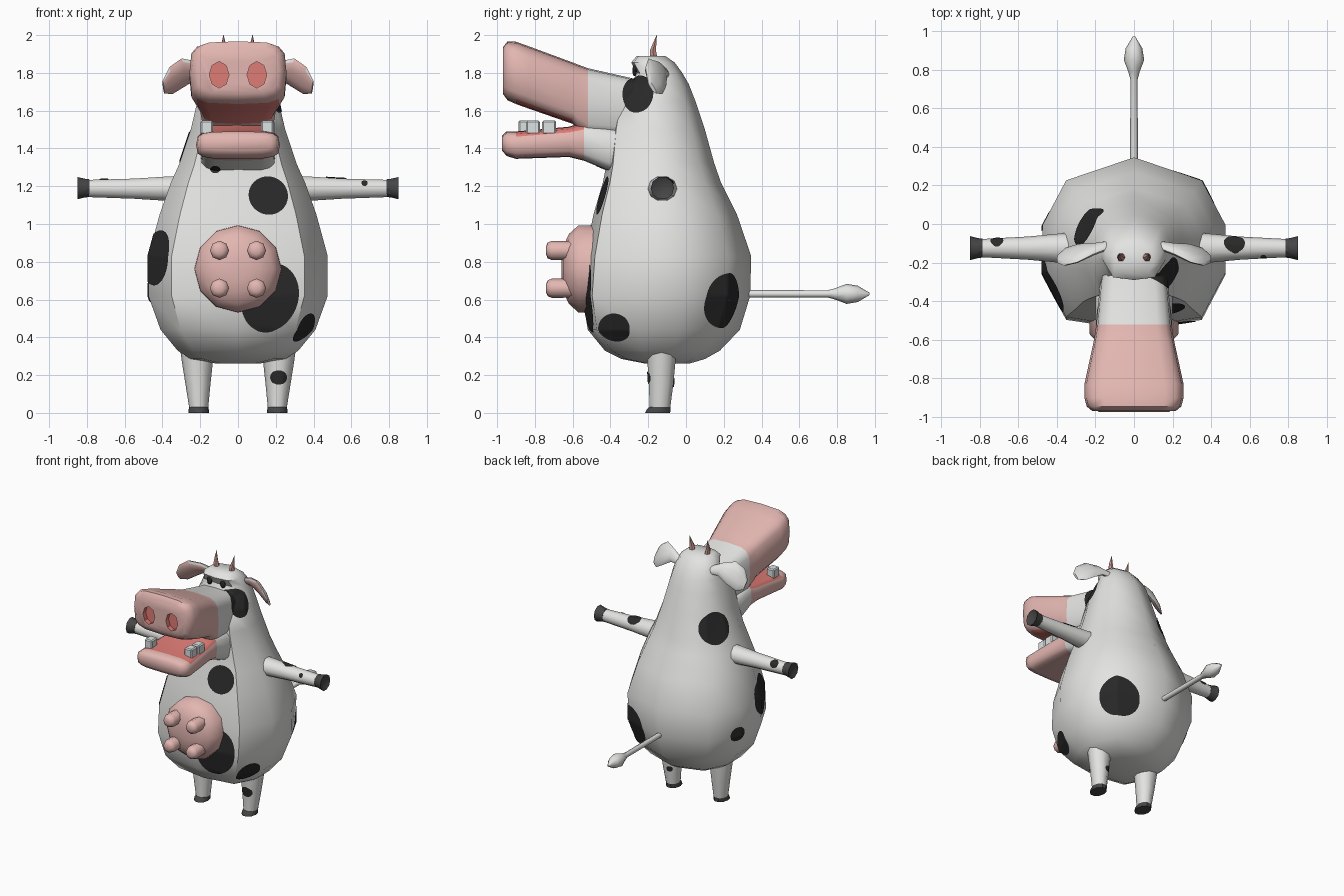
import bpy, bmesh, math
from mathutils import Vector, Matrix
from mathutils.bvhtree import BVHTree

if "Cube" in bpy.data.objects:
    bpy.data.objects.remove(bpy.data.objects["Cube"])

COLOURS = {
    "hide_white": (0.77, 0.77, 0.76), "muzzle_pink": (0.77, 0.47, 0.44),
    "mouth_red": (0.74, 0.20, 0.18), "spot_black": (0.022, 0.022, 0.022),
    "hoof_grey": (0.06, 0.06, 0.06), "horn_brown": (0.58, 0.30, 0.26),
    "tooth_white": (0.72, 0.76, 0.76),
}
MATS = {}
for name, rgb in COLOURS.items():
    MATS[name] = bpy.data.materials.new(name)
    MATS[name].diffuse_color = (*rgb, 1)

X, Y, Z = Vector((1, 0, 0)), Vector((0, 1, 0)), Vector((0, 0, 1))
hide_verts, hide_polys = [], []      # surfaces that receive spots


def finish(bm, name, mats, rule=None, angle=50, spotted=False):
    """Turn a bmesh into an object; rule(face) returns the material index."""
    bmesh.ops.recalc_face_normals(bm, faces=bm.faces)
    bm.normal_update()
    if rule:
        for f in bm.faces:
            f.material_index = rule(f)
    me = bpy.data.meshes.new(name)
    bm.to_mesh(me)
    bm.free()
    for m in mats:
        me.materials.append(MATS[m])
    if angle:
        me.shade_smooth()
        me.set_sharp_from_angle(angle=math.radians(angle))
    ob = bpy.data.objects.new(name, me)
    bpy.context.collection.objects.link(ob)
    if spotted:
        base = len(hide_verts)
        hide_verts.extend(v.co.copy() for v in me.vertices)
        hide_polys.extend([base + i for i in p.vertices] for p in me.polygons)
    return ob


def loft(rings):
    """Skin a list of closed rings and cap both ends."""
    bm = bmesh.new()
    vs = [[bm.verts.new(p) for p in r] for r in rings]
    n = len(vs[0])
    for a, b in zip(vs, vs[1:]):
        for i in range(n):
            j = (i + 1) % n
            bm.faces.new((a[i], a[j], b[j], b[i]))
    bm.faces.new(vs[0])
    bm.faces.new(vs[-1])
    return bm


def ring(c, u, v, ru, rv, n=10, power=2):
    """Ellipse (power 2) or rounded box (power 4) around c."""
    pts = []
    for i in range(n):
        a = 2 * math.pi * i / n
        cu, sv = math.cos(a), math.sin(a)
        e = 2 / power
        pts.append(Vector(c) + u * ru * math.copysign(abs(cu) ** e, cu)
                   + v * rv * math.copysign(abs(sv) ** e, sv))
    return pts


# Body, neck and skull: rings of (z, half width, front y, back y)
HALF = [(0.74, 0.73), (1, 0.2), (1, -0.35), (0.74, -0.88)]
SECTION = [(0, 1)] + HALF + [(0, -1)] + [(-x, y) for x, y in reversed(HALF)]
body_rings = []
for z, w, yf, yb in [
        (0.262, 0.12, -0.22, 0.02), (0.285, 0.25, -0.34, 0.10), (0.33, 0.32, -0.43, 0.18),
        (0.44, 0.41, -0.52, 0.285), (0.62, 0.475, -0.55, 0.34), (0.83, 0.475, -0.535, 0.345),
        (1.05, 0.415, -0.49, 0.27), (1.22, 0.355, -0.44, 0.185), (1.32, 0.31, -0.42, 0.15),
        (1.50, 0.25, -0.40, 0.10), (1.65, 0.215, -0.37, 0.05), (1.74, 0.185, -0.29, 0.015),
        (1.80, 0.165, -0.26, -0.02), (1.855, 0.145, -0.29, -0.06), (1.89, 0.10, -0.26, -0.11)]:
    c, h = (yf + yb) / 2, (yb - yf) / 2
    body_rings.append([Vector((fx * w, c + fy * h, z)) for fx, fy in SECTION])
finish(loft(body_rings), "body", ["hide_white"], spotted=True)


def box_loft(stations):
    return loft([ring((0, y, (z0 + z1) / 2), X, Z, w, (z1 - z0) / 2, 16, 4)
                 for y, w, z0, z1 in stations])


def mouth_rule(up):
    """White at the back, pink in front, red on the side facing the mouth."""
    def rule(f):
        y = f.calc_center_median().y
        if -0.90 < y < -0.575 and f.normal.z * up > 0.75:
            return 2
        return 1 if y < -0.53 else 0
    return rule


HEAD = ["hide_white", "muzzle_pink", "mouth_red"]
# Upper snout
snout = finish(box_loft([
    (-0.15, 0.15, 1.45, 1.74), (-0.30, 0.175, 1.45, 1.775), (-0.52, 0.195, 1.46, 1.825),
    (-0.575, 0.203, 1.50, 1.845), (-0.60, 0.207, 1.53, 1.855), (-0.83, 0.257, 1.61, 1.94),
    (-0.90, 0.257, 1.635, 1.965), (-0.945, 0.245, 1.655, 1.967), (-0.97, 0.215, 1.69, 1.935)]),
    "snout", HEAD, mouth_rule(-1), spotted=True)
# Lower jaw
finish(box_loft([
    (-0.30, 0.2, 1.25, 1.5), (-0.42, 0.2, 1.285, 1.52), (-0.54, 0.195, 1.335, 1.54),
    (-0.62, 0.2, 1.355, 1.515), (-0.90, 0.222, 1.345, 1.49), (-0.95, 0.215, 1.36, 1.49),
    (-0.975, 0.18, 1.39, 1.465)]), "lower_jaw", HEAD, mouth_rule(1), spotted=True)

# Nostrils cut into the snout
for s, side in ((-1, "left"), (1, "right")):
    cut = finish(loft([ring((s * 0.1, y, 1.79), X, Z, 0.052, 0.07, 8) for y in (-1.05, -0.935)]),
                 side + "_nostril_cutter", HEAD, lambda f: 2, angle=0)
    cut.hide_render = True
    cut.hide_set(True)
    mod = snout.modifiers.new(side + "_nostril", "BOOLEAN")
    mod.operation, mod.solver, mod.object = "DIFFERENCE", "EXACT", cut

# Teeth
for name, x, y in (("left_tooth", -0.165, -0.85), ("right_front_tooth", 0.155, -0.81),
                   ("right_back_tooth", 0.16, -0.725)):
    bm = bmesh.new()
    bmesh.ops.create_cube(bm, size=1, matrix=Matrix.LocRotScale(
        Vector((x, y, 1.51)), None, Vector((0.065, 0.075, 0.075))))
    bmesh.ops.bevel(bm, geom=bm.edges[:], offset=0.008, segments=1, affect="EDGES")
    finish(bm, name, ["tooth_white"], angle=30)

for s, side in ((-1, "left"), (1, "right")):
    # Arm with flared hoof
    finish(loft([ring((s * x, -0.125, z), Y, Z, ry, rz) for x, z, ry, rz in [
        (0.22, 1.185, 0.085, 0.075), (0.37, 1.187, 0.077, 0.068), (0.55, 1.187, 0.06, 0.056),
        (0.79, 1.188, 0.047, 0.048)]]), side + "_arm", ["hide_white"], spotted=True)
    finish(loft([ring((s * x, -0.125, 1.19), Y, Z, r, r) for x, r in [
        (0.785, 0.049), (0.81, 0.052), (0.85, 0.062), (0.835, 0.035)]]),
        side + "_hand_hoof", ["hoof_grey"], angle=35)
    # Leg and hoof
    finish(loft([ring((s * x, y, z), X, Y, rx, ry) for x, y, z, rx, ry in [
        (0.215, -0.13, 0.40, 0.10, 0.09), (0.215, -0.13, 0.27, 0.082, 0.078),
        (0.212, -0.132, 0.15, 0.066, 0.068), (0.208, -0.138, 0.025, 0.05, 0.057)]]),
        side + "_leg", ["hide_white"], spotted=True)
    finish(loft([ring((s * 0.208, y, z), X, Y, rx, ry) for y, z, rx, ry in [
        (-0.138, 0.032, 0.051, 0.058), (-0.145, 0.02, 0.053, 0.065), (-0.15, 0, 0.054, 0.07)]]),
        side + "_foot_hoof", ["hoof_grey"], angle=35)
    # Drooping ear, pink on the front
    root, tip = Vector((s * 0.13, -0.11, 1.80)), Vector((s * 0.395, -0.18, 1.725))
    axis = (tip - root).normalized()
    wide = Vector((0, 0.5, -0.86))
    wide = (wide - axis * wide.dot(axis)).normalized()
    face = axis.cross(wide)
    if face.y > 0:
        face = -face
    ear = loft([ring(root.lerp(tip, t) + Z * 0.05 * math.sin(math.pi * t), wide, face, w, d)
                for t, w, d in [(0, 0.03, 0.02), (0.3, 0.05, 0.022), (0.6, 0.088, 0.024),
                                (0.85, 0.085, 0.022), (1, 0.04, 0.01)]])
    finish(ear, side + "_ear", ["hide_white", "muzzle_pink"],
           lambda f: int(f.normal.dot(face) > 0.7))
    # Horn
    finish(loft([ring((s * x, y, z), X, Y, r, r, 6) for x, y, z, r in [
        (0.065, -0.17, 1.87, 0.024), (0.07, -0.175, 1.92, 0.018),
        (0.076, -0.165, 1.96, 0.01), (0.077, -0.155, 2.0, 0.001)]]), side + "_horn", ["horn_brown"])
    # Eye
    bm = bmesh.new()
    bmesh.ops.create_uvsphere(bm, u_segments=10, v_segments=8, radius=1, matrix=Matrix.LocRotScale(
        Vector((s * 0.058, -0.272, 1.812)), None, Vector((0.022, 0.012, 0.03))))
    finish(bm, side + "_eye", ["spot_black"])
    # Teats
    for z, level in ((0.86, "upper"), (0.66, "lower")):
        finish(loft([ring((s * 0.098, y, z), X, Z, r, r, 8) for y, r in [
            (-0.60, 0.05), (-0.71, 0.051), (-0.732, 0.042), (-0.742, 0.02)]]),
            side + "_" + level + "_teat", ["muzzle_pink"])

# Udder dome
finish(loft([ring((0, y, 0.762), X, Z, r, r, 12) for y, r in [
    (-0.48, 0.232), (-0.57, 0.23), (-0.62, 0.185), (-0.65, 0.12), (-0.66, 0.05)]]),
    "udder", ["muzzle_pink"])

# Tail with tuft
finish(loft([ring((0, y, 0.63), X, Z, r, r, 8) for y, r in [
    (0.28, 0.02), (0.75, 0.019), (0.79, 0.03), (0.85, 0.053), (0.91, 0.043), (0.972, 0.006)]]),
    "tail", ["hide_white"])

# Spots: thin discs projected onto the hide (centre, facing, radius across, radius up, roll)
tree = BVHTree.FromPolygons(hide_verts, hide_polys)
spots = bmesh.new()


def spot(centre, facing, ru, rv, roll=0):
    n = Vector(facing).normalized()
    u = Z.cross(n).normalized() if abs(n.z) < 0.95 else X.copy()
    u = Matrix.Rotation(math.radians(roll), 3, n) @ u
    v = n.cross(u)

    def hit(a, k):
        p = Vector(centre) + n * 0.25 + (u * ru * math.cos(a) + v * rv * math.sin(a)) * k
        loc, nor, _, _ = tree.ray_cast(p, -n, 0.5)
        if loc is None:
            return None
        return spots.verts.new(loc + nor * (0.005 if nor.dot(n) > 0 else -0.005))
    seg, steps = 48, 10
    grid = [[hit(2 * math.pi * i / seg, max(k, 0.02) / steps) for i in range(seg)]
            for k in range(steps + 1)]
    for a, b in zip(grid, grid[1:]):
        for i in range(seg):
            q = (a[i], b[i], b[(i + 1) % seg], a[(i + 1) % seg])
            if None not in q:
                f = spots.faces.new(q)
                f.normal_update()
                if f.normal.dot(n) < 0:
                    f.normal_flip()


spot((0.16, -0.44, 1.15), (0.1, -1, 0.2), 0.105, 0.105)            # chest
spot((-0.12, -0.42, 1.29), (0, -1, 0), 0.027, 0.022)               # throat
spot((0.17, -0.53, 0.61), (0.1, -1, 0), 0.15, 0.185, -20)          # belly
spot((0.34, -0.37, 0.455), (0.75, -0.55, -0.35), 0.095, 0.08, 20)  # right hip
spot((-0.43, -0.32, 0.82), (-0.93, -0.37, 0), 0.15, 0.145)         # left flank
spot((0.33, 0.22, 0.595), (0.75, 0.66, 0), 0.14, 0.145)            # rump
spot((-0.23, -0.02, 1.40), (-0.82, 0.5, 0.25), 0.115, 0.12)        # shoulder
spot((-0.43, 0.0, 0.64), (-0.9, 0.4, -0.1), 0.06, 0.055, 30)       # left hip
spot((0.19, -0.255, 1.69), (1, -0.1, 0.2), 0.083, 0.105)           # cheek
spot((0.52, -0.10, 1.235), (0, 0.65, 0.75), 0.055, 0.04)           # right arm
spot((0.67, -0.17, 1.215), (0, -0.9, 0.4), 0.016, 0.016)
spot((-0.71, -0.09, 1.22), (0, 0.7, 0.7), 0.033, 0.03)             # left arm
spot((0.215, -0.2, 0.188), (0, -1, 0), 0.042, 0.038)               # right leg
spot((0.19, -0.06, 0.16), (-0.2, 1, 0), 0.022, 0.022)
me = bpy.data.meshes.new("hide_spots")
spots.to_mesh(me)
spots.free()
me.materials.append(MATS["spot_black"])
me.shade_smooth()
bpy.context.collection.objects.link(bpy.data.objects.new("hide_spots", me))

for m in bpy.data.materials:
    if m.users and not m.is_grease_pencil:
        m.use_nodes = True
        m.node_tree.nodes["Principled BSDF"].inputs["Base Color"].default_value = m.diffuse_color
